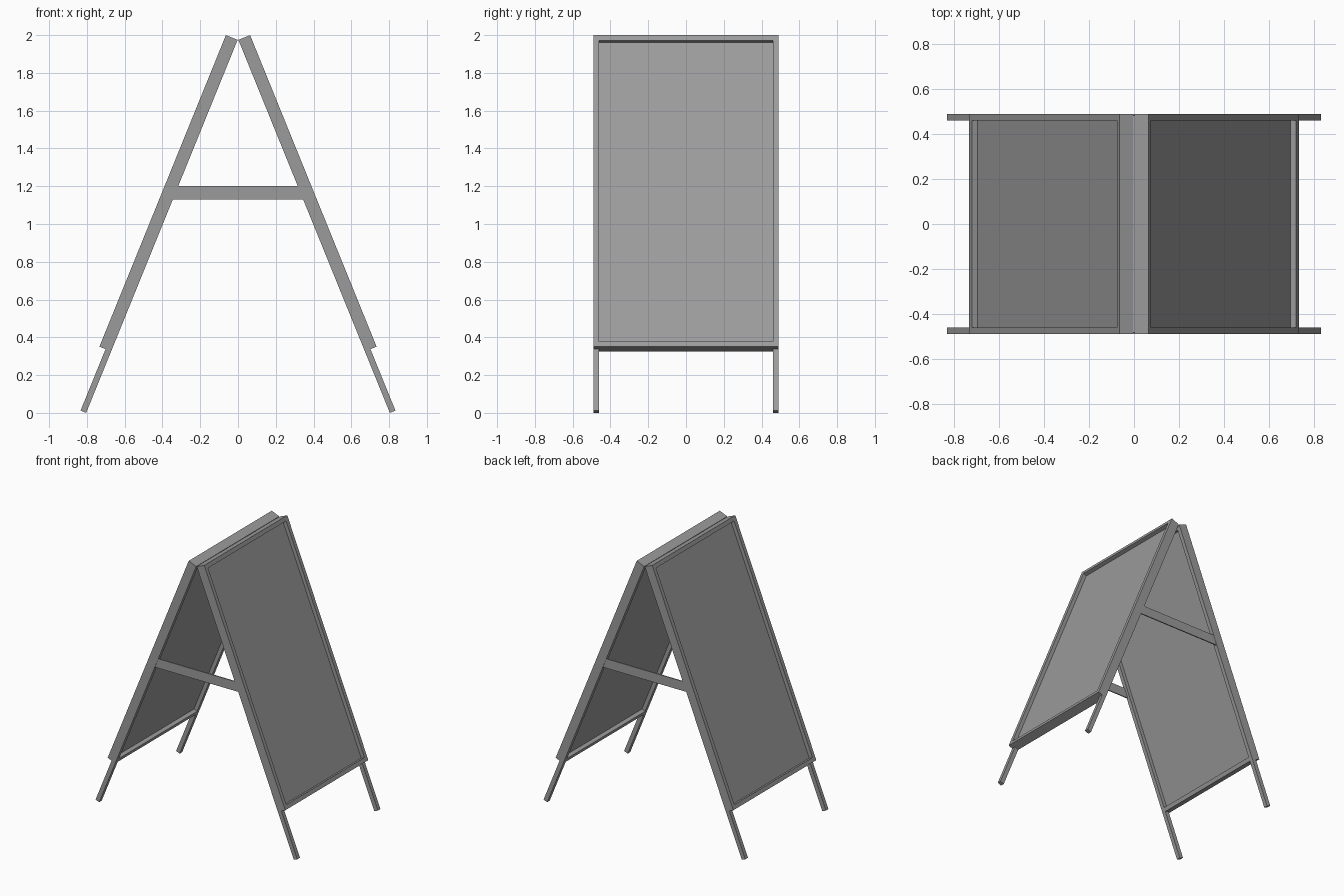
import bpy, bmesh, math
from mathutils import Matrix, Vector

if "Cube" in bpy.data.objects:
    bpy.data.objects.remove(bpy.data.objects["Cube"])

TILT = math.radians(22.1)   # lean of each sheet from vertical
DEPTH, BORDER, HALF_W = 0.067, 0.03, 0.49
LEG_T = 0.032
RECESS = 0.028
APEX_Z = 2 - DEPTH * math.sin(TILT)
GAP = 0.002
BOARD_LEN = 1.78
LEG_LEN = APEX_Z / math.cos(TILT)

dark_grey = bpy.data.materials.new("dark_grey")
dark_grey.diffuse_color = (0.33, 0.33, 0.33, 1)
dark_grey.use_nodes = True
dark_grey.node_tree.nodes["Principled BSDF"].inputs["Base Color"].default_value = dark_grey.diffuse_color


def finish(name, bm, matrix=None):
    if matrix is not None:
        bm.transform(matrix)
    bmesh.ops.recalc_face_normals(bm, faces=bm.faces[:])
    me = bpy.data.meshes.new(name)
    bm.to_mesh(me)
    bm.free()
    me.materials.append(dark_grey)
    ob = bpy.data.objects.new(name, me)
    bpy.context.collection.objects.link(ob)
    return ob


def box(lo, hi):
    lo, hi = Vector(lo), Vector(hi)
    bm = bmesh.new()
    bmesh.ops.create_cube(bm, size=1, matrix=Matrix.Translation((lo + hi) / 2)
                          @ Matrix.Diagonal((*(hi - lo), 1)))
    return bm


for side, sx in (("left", -1), ("right", 1)):
    # local x points outward from the sheet, local -z runs down the slope
    place = (Matrix.Diagonal((sx, 1, 1, 1)) @ Matrix.Translation((GAP, 0, APEX_Z))
             @ Matrix.Rotation(-TILT, 4, 'Y'))

    # framed board, recessed on both faces
    bm = box((0, -HALF_W, -BOARD_LEN), (DEPTH, HALF_W, 0))
    bm.normal_update()
    faces = [f for f in bm.faces if abs(f.normal.x) > 0.9]
    bmesh.ops.inset_individual(bm, faces=faces, thickness=BORDER, use_even_offset=True)
    bm.normal_update()
    normals = [f.normal.copy() for f in faces]
    for f, n in zip(faces, normals):
        new = bmesh.ops.extrude_discrete_faces(bm, faces=[f])["faces"][0]
        bmesh.ops.translate(bm, verts=new.verts[:], vec=-RECESS * n)
    finish(f"{side}_board", bm, place)

    # legs below the board, flush with its inner face
    for end, sy in (("front", -1), ("back", 1)):
        ys = sorted((sy * HALF_W, sy * (HALF_W - BORDER)))
        bm = box((0, ys[0], -LEG_LEN), (LEG_T, ys[1], -BOARD_LEN))
        finish(f"{side}_{end}_leg", bm, place)

# thin cross braces cut to fit between the sloped frames
for end, sy in (("front", -1), ("back", 1)):
    ys = sorted((sy * (HALF_W - 0.002), sy * (HALF_W - 0.010)))
    bm = box((-1, ys[0], 1.13), (1, ys[1], 1.20))
    for v in bm.verts:
        v.co.x *= GAP + (APEX_Z - v.co.z) * math.tan(TILT)
    finish(f"{end}_brace", bm)
